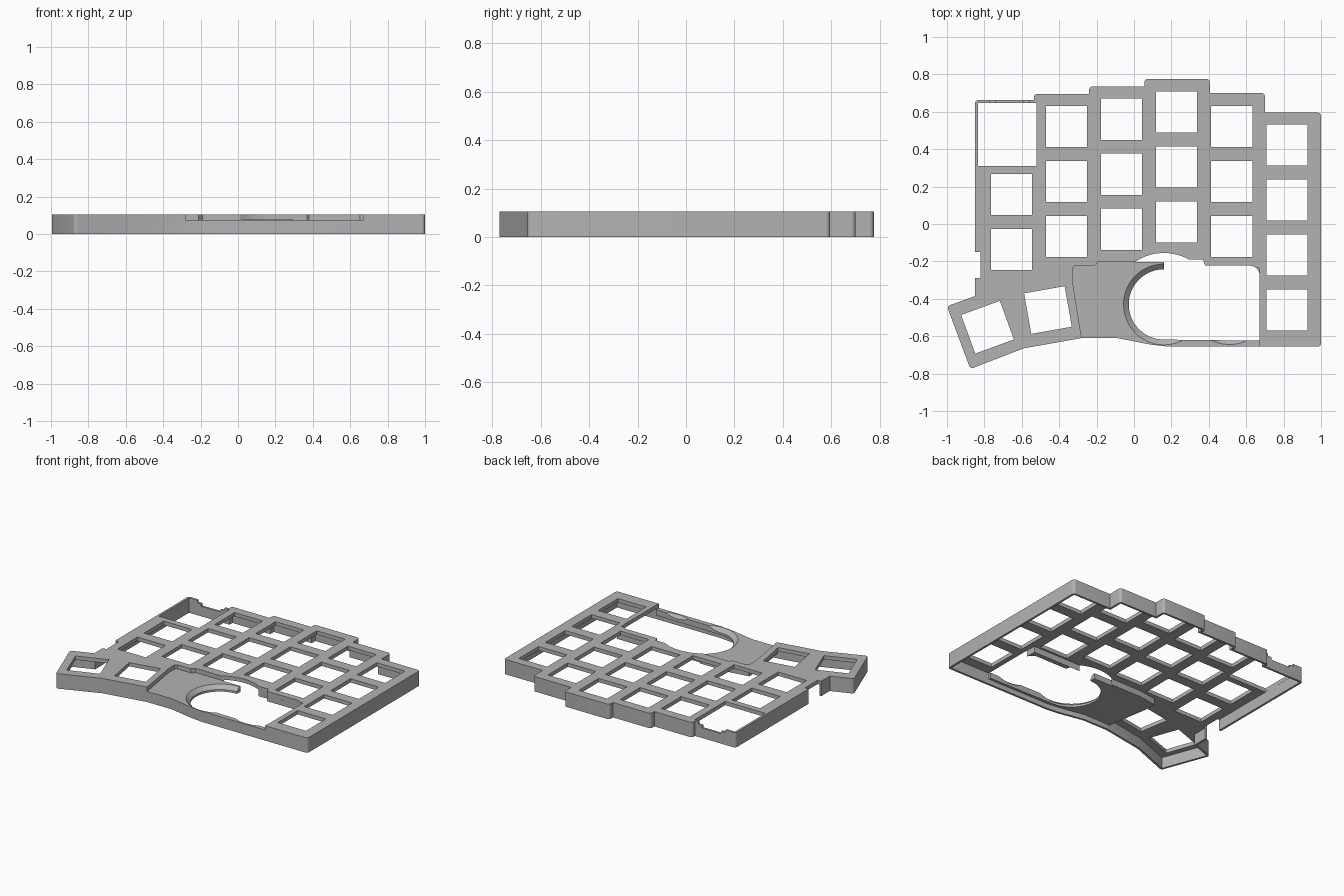
import bpy
import bmesh
import math
from mathutils import Vector

if "Cube" in bpy.data.objects:
    bpy.data.objects.remove(bpy.data.objects["Cube"], do_unlink=True)

TOP = 0.105
PLATE_BOTTOM = 0.078
FLOOR = 0.075
FLOOR_BOTTOM = 0.035
WALL = 0.015
KEY = 0.22
PITCH = 0.294
PAD = (0.16, -0.43)

grey = bpy.data.materials.new("case_grey")
grey.use_nodes = True
grey.diffuse_color = (0.45, 0.45, 0.45, 1)
grey.node_tree.nodes["Principled BSDF"].inputs["Base Color"].default_value = (0.45, 0.45, 0.45, 1)


def add_prism(bm, points, z0, z1):
    """Extrude a counter-clockwise outline from z0 to z1."""
    low = [bm.verts.new((x, y, z0)) for x, y in points]
    high = [bm.verts.new((x, y, z1)) for x, y in points]
    bm.faces.new(low[::-1])
    bm.faces.new(high)
    for i in range(len(points)):
        j = (i + 1) % len(points)
        bm.faces.new((low[i], low[j], high[j], high[i]))


def make_object(name, bm):
    bmesh.ops.recalc_face_normals(bm, faces=bm.faces)
    mesh = bpy.data.meshes.new(name)
    bm.to_mesh(mesh)
    bm.free()
    mesh.materials.append(grey)
    obj = bpy.data.objects.new(name, mesh)
    bpy.context.collection.objects.link(obj)
    return obj


def prism(name, points, z0, z1):
    bm = bmesh.new()
    add_prism(bm, points, z0, z1)
    return make_object(name, bm)


def combine(target, tool, operation):
    """Apply a boolean and drop the helper."""
    mod = target.modifiers.new(tool.name, "BOOLEAN")
    mod.operation = operation
    mod.solver = "EXACT"
    mod.object = tool
    bpy.context.view_layer.objects.active = target
    bpy.ops.object.modifier_apply(modifier=mod.name)
    bpy.data.objects.remove(tool, do_unlink=True)


def corners(points):
    """Yield each point with the unit directions into and out of it."""
    for i, p in enumerate(points):
        p, a, b = Vector(p), Vector(points[i - 1]), Vector(points[(i + 1) % len(points)])
        yield p, (p - a).normalized(), (b - p).normalized()


def rounded(points, radius, steps=5):
    """Round the sharp convex corners of an outline."""
    result = []
    for p, d1, d2 in corners(points):
        turn = math.atan2(d1.x * d2.y - d1.y * d2.x, d1.dot(d2))
        if turn < 0.6:
            result.append(tuple(p))
            continue
        start = p - d1 * radius * math.tan(turn / 2)
        centre = start + Vector((-d1.y, d1.x)) * radius
        for k in range(steps + 1):
            a = turn * k / steps
            result.append(tuple(centre + (Vector((d1.y, -d1.x)) * math.cos(a) + d1 * math.sin(a)) * radius))
    return result


def inset(points, distance):
    result = []
    for p, d1, d2 in corners(points):
        n1, n2 = Vector((-d1.y, d1.x)), Vector((-d2.y, d2.x))
        result.append(tuple(p + (n1 + n2) * distance / (1 + n1.dot(n2))))
    return result


def arc(centre, radius, start, end, steps=28):
    angles = [math.radians(start + (end - start) * i / steps) for i in range(steps + 1)]
    return [(centre[0] + radius * math.cos(a), centre[1] + radius * math.sin(a)) for a in angles]


def square(x, y, size, degrees=0):
    r = size / math.sqrt(2)
    return [(x + r * math.cos(math.radians(degrees + a)), y + r * math.sin(math.radians(degrees + a)))
            for a in (45, 135, 225, 315)]


def box(x0, x1, y0, y1):
    return [(x0, y0), (x1, y0), (x1, y1), (x0, y1)]


# Outer shell with stepped columns and an angled thumb end
outline = [(-1, -0.44), (-0.875, -0.775), (-0.59, -0.665), (-0.28, -0.61), (-0.09, -0.61),
           (0.09, -0.645), (0.18, -0.655), (1, -0.655), (1, 0.595), (0.7, 0.595), (0.7, 0.7),
           (0.405, 0.7), (0.405, 0.775), (0.055, 0.775), (0.055, 0.735), (-0.24, 0.735),
           (-0.24, 0.695), (-0.535, 0.695), (-0.535, 0.663), (-0.85, 0.663), (-0.85, -0.385)]
case = prism("keyboard_case", rounded(outline, 0.018), 0, TOP)
combine(case, prism("cavity", inset(outline, WALL), -0.05, PLATE_BOTTOM), "DIFFERENCE")

# Lowered floor around the pad opening
floor_outline = [(-0.295, -0.602), (-0.09, -0.602), (0.09, -0.637), (0.18, -0.647), (0.67, -0.647),
                 (0.67, -0.19), (-0.21, -0.19), (-0.345, -0.21), (-0.345, -0.30)]
combine(case, prism("recess_floor", floor_outline, FLOOR_BOTTOM, 0.1), "UNION")
recess = [(-0.28, -0.61), (-0.28, -0.8), (0.67, -0.8), (0.67, -0.235), (0.2, -0.235), (0.2, -0.2),
          (-0.19, -0.2), (-0.21, -0.222), (-0.315, -0.222), (-0.33, -0.237), (-0.33, -0.30)]
combine(case, prism("recess", recess, FLOOR, 0.2), "DIFFERENCE")

# Pad opening: curved floor edge, straight sides and an arched back edge
opening = arc(PAD, 0.188, 90, 270)
opening += [(0.672, -0.624)]
opening += arc((0.617, -0.277), 0.055, 0, 90, 6)
opening += [(0.38, -0.222), (0.37, -0.19)]
opening += arc(PAD, 0.275, 60.5, 124, 16)
opening += [(PAD[0], -0.203)]
combine(case, prism("pad_opening", opening, -0.1, 0.2), "DIFFERENCE")

# Sloped rim of the pad and a matching scoop in the front wall
for name, x, y, radius in (("pad_rim", PAD[0], PAD[1], 0.217), ("front_scoop", 0.51, -0.433, 0.212)):
    bm = bmesh.new()
    bmesh.ops.create_cone(bm, cap_ends=True, segments=72, radius1=radius - 0.04, radius2=radius, depth=0.036)
    bmesh.ops.translate(bm, verts=bm.verts, vec=(x, y, FLOOR - 0.0172))
    combine(case, make_object(name, bm), "DIFFERENCE")

# Key openings by column: x, y of the top key, number of keys
bm = bmesh.new()
for x, y, count in ((-0.655, 0.157, 2), (-0.36, 0.522, 3), (-0.067, 0.56, 3),
                    (0.228, 0.598, 3), (0.523, 0.522, 3), (0.818, 0.423, 4)):
    for row in range(count):
        add_prism(bm, square(x, y - row * PITCH, KEY), -0.1, 0.2)
add_prism(bm, square(-0.783, -0.552, KEY, 20), -0.1, 0.2)
add_prism(bm, square(-0.46, -0.46, KEY, 10), -0.1, 0.2)
add_prism(bm, box(-0.8345, -0.522, 0.31, 0.6475), -0.1, 0.2)
combine(case, make_object("key_openings", bm), "DIFFERENCE")

# Side port gap and the stepped cable notch in the back wall
bm = bmesh.new()
add_prism(bm, box(-0.9, -0.822, -0.29, -0.15), -0.1, 0.2)
add_prism(bm, box(-0.77, -0.56, 0.64, 0.7), 0.088, 0.2)
combine(case, make_object("wall_gaps", bm), "DIFFERENCE")
combine(case, prism("cable_notch", box(-0.74, -0.59, 0.64, 0.7), 0.07, 0.15), "DIFFERENCE")

bpy.ops.object.select_all(action="DESELECT")
case.select_set(True)
bpy.context.view_layer.objects.active = case
bpy.ops.object.shade_smooth_by_angle(angle=math.radians(30))
